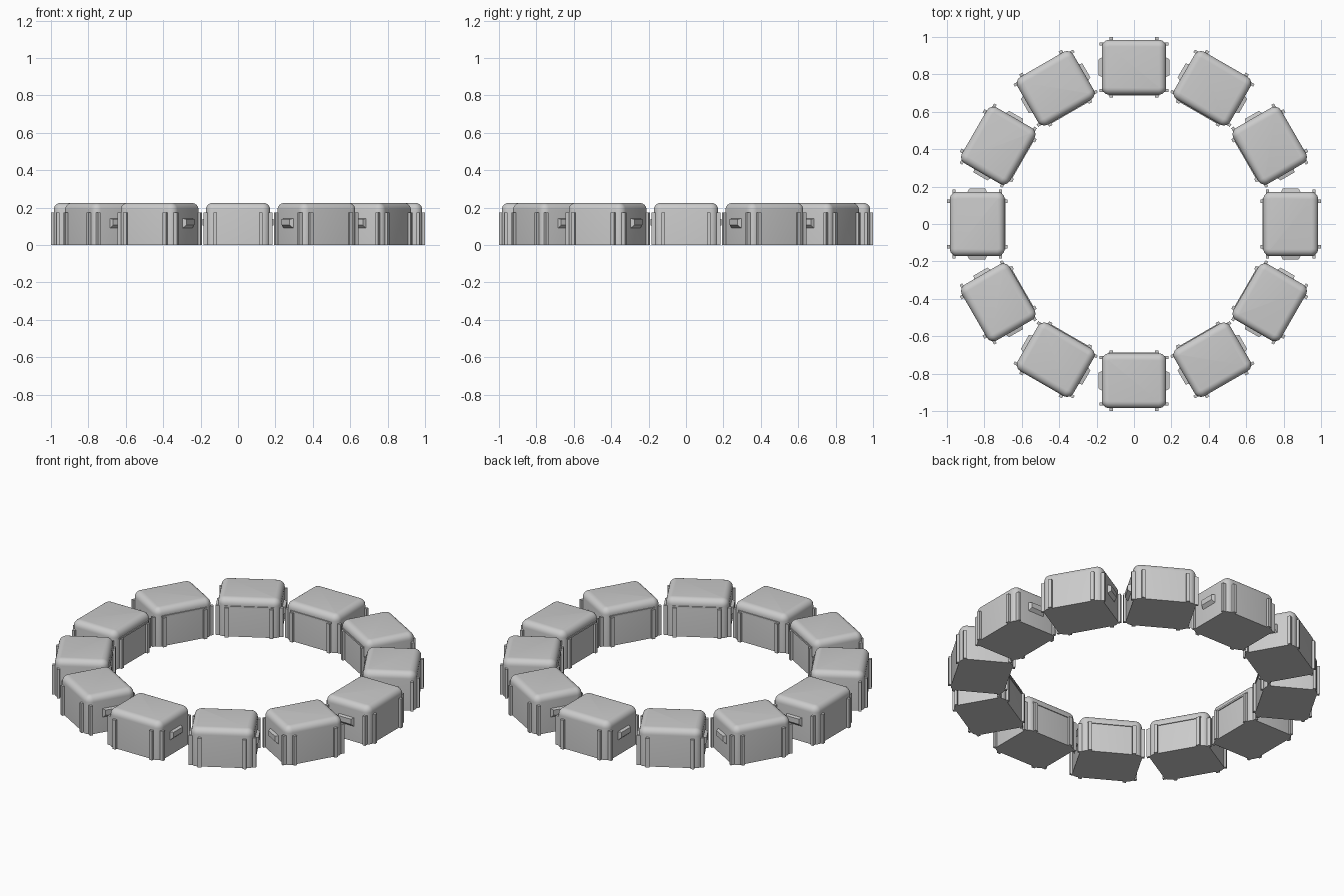
import bpy, bmesh
from math import radians, sin, cos, pi
from mathutils import Matrix, Vector

if "Cube" in bpy.data.objects:
    bpy.data.objects.remove(bpy.data.objects["Cube"])

COUNT, RING_R = 12, 0.838           # crates in the ring, ring radius
HW, HD, H = 0.172, 0.147, 0.225     # crate half width, half depth, height
CORNER, TOP_R = 0.04, 0.036         # plan corner radius, top edge radius


def finish(bm, name, smooth=False):
    bmesh.ops.recalc_face_normals(bm, faces=bm.faces)
    me = bpy.data.meshes.new(name)
    bm.to_mesh(me)
    bm.free()
    if smooth:
        me.polygons.foreach_set("use_smooth", [True] * len(me.polygons))
        me.set_sharp_from_angle(angle=radians(35))
    return me


def add_box(bm, centre, size):
    m = Matrix.Translation(centre) @ Matrix.Diagonal((*size, 1))
    bmesh.ops.create_cube(bm, size=1, matrix=m)


def rounded_ring(bm, inset, z, seg=6):
    r = CORNER - inset
    ring = []
    for k, (sx, sy) in enumerate(((1, 1), (-1, 1), (-1, -1), (1, -1))):
        for i in range(seg + 1):
            a = (k + i / seg) * pi / 2
            ring.append(bm.verts.new((sx * (HW - CORNER) + r * cos(a),
                                      sy * (HD - CORNER) + r * sin(a), z)))
    return ring


def crate_body():
    # rounded plan, straight walls, rolled top edge
    bm = bmesh.new()
    levels = [(0, 0)]
    for i in range(7):
        a = i / 6 * pi / 2
        levels.append((TOP_R * (1 - cos(a)), H - TOP_R + TOP_R * sin(a)))
    rings = [rounded_ring(bm, *lv) for lv in levels]
    for lo, hi in zip(rings, rings[1:]):
        for i in range(len(lo)):
            j = (i + 1) % len(lo)
            bm.faces.new((lo[i], lo[j], hi[j], hi[i]))
    bm.faces.new(rings[0][::-1])
    bm.faces.new(rings[-1])
    return finish(bm, "crate_body", True)


def crate_ribs():
    # two upright ribs on each of the four walls
    bm = bmesh.new()
    for s in (-1, 1):
        for t in (-1, 1):
            add_box(bm, (s * 0.122, t * (HD + 0.001), 0.0875), (0.02, 0.027, 0.175))
            add_box(bm, (s * (HW - 0.004), t * 0.124, 0.0875), (0.032, 0.016, 0.175))
    return finish(bm, "crate_ribs")


def crate_handles():
    # tapered grips on the short walls
    bm = bmesh.new()
    for s in (-1, 1):
        loops = []
        for x, w, z0, z1 in ((HW - 0.005, 0.054, 0.086, 0.143),
                             (HW + 0.018, 0.042, 0.107, 0.138)):
            loops.append([bm.verts.new((s * x, y, z)) for y, z in
                          ((-w, z0), (w, z0), (w, z1), (-w, z1))])
        a, b = loops
        for i in range(4):
            j = (i + 1) % 4
            bm.faces.new((a[i], a[j], b[j], b[i]))
        bm.faces.new(a[::-1])
        bm.faces.new(b)
    return finish(bm, "crate_handles")


def crate_lip():
    # thin lid lip along the inner wall
    bm = bmesh.new()
    add_box(bm, (0, -HD, 0.178), (0.27, 0.01, 0.01))
    return finish(bm, "crate_lip")


parts = [crate_body(), crate_ribs(), crate_handles(), crate_lip()]

# ring of crates, long side along the circle
for n in range(COUNT):
    place = Matrix.Rotation(2 * pi * n / COUNT, 4, 'Z') @ Matrix.Translation((0, RING_R, 0))
    for me in parts:
        ob = bpy.data.objects.new(f"{me.name}_{n + 1}", me)
        ob.matrix_world = place
        bpy.context.collection.objects.link(ob)
